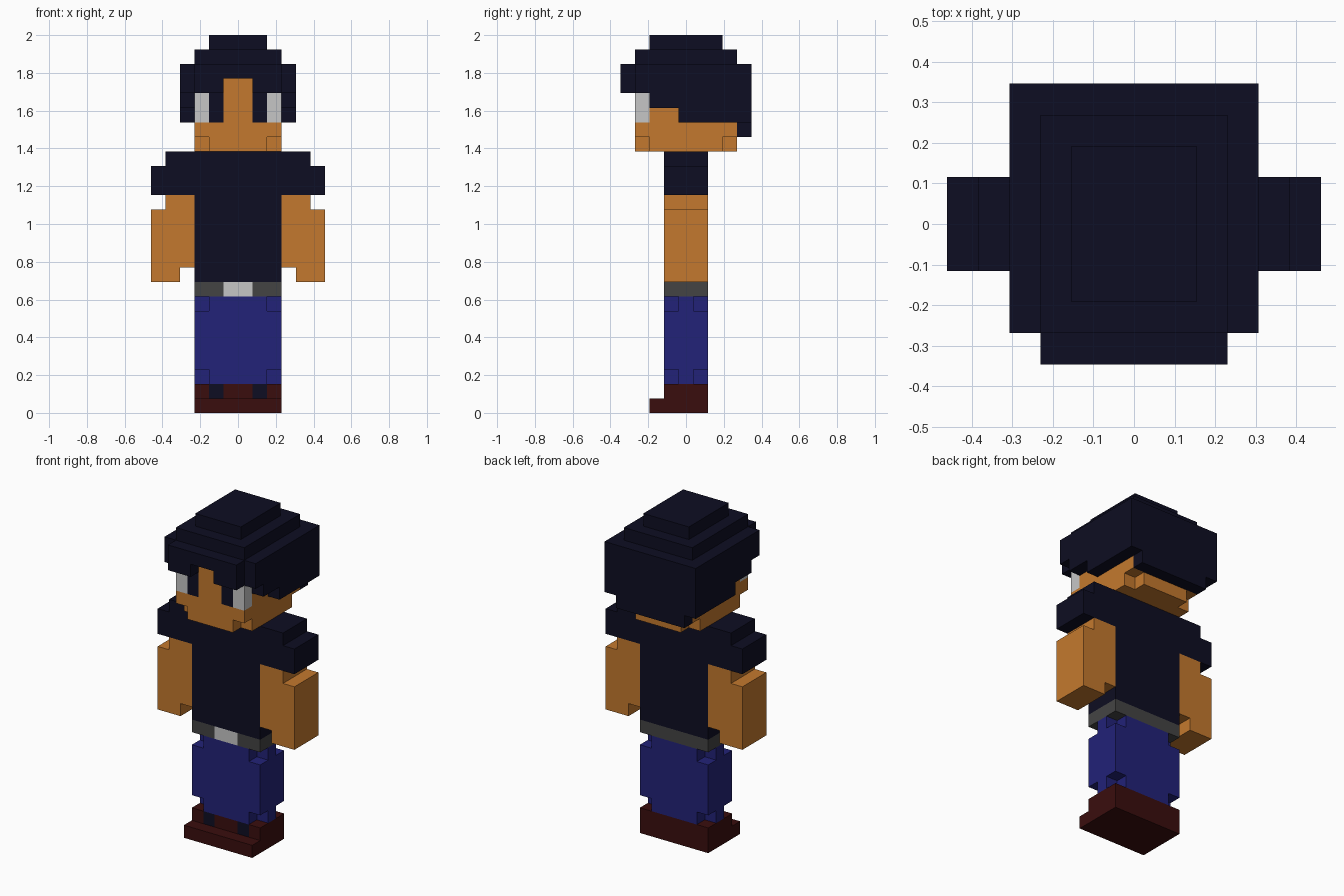
import bpy, bmesh, math
from mathutils import Vector

U = 1 / 13  # edge length of one block

cube = bpy.data.objects.get("Cube")
if cube:
    bpy.data.objects.remove(cube)


def make_material(name, rgb):
    lin = [((c / 255 + 0.055) / 1.055) ** 2.4 if c > 10 else c / 255 / 12.92 for c in rgb]
    mat = bpy.data.materials.new(name)
    mat.use_nodes = True
    mat.diffuse_color = (*lin, 1)
    bsdf = next(n for n in mat.node_tree.nodes if n.type == 'BSDF_PRINCIPLED')
    bsdf.inputs["Base Color"].default_value = (*lin, 1)
    bsdf.inputs["Roughness"].default_value = 0.9
    return mat


MATS = {
    "skin": make_material("skin", (196, 121, 46)),
    "navy": make_material("dark navy", (13, 13, 34)),
    "blue": make_material("trouser blue", (34, 34, 120)),
    "brown": make_material("shoe brown", (58, 13, 13)),
    "grey": make_material("belt grey", (68, 68, 68)),
    "white": make_material("light grey", (198, 198, 198)),
}

AXES = [Vector(d) for d in ((1, 0, 0), (-1, 0, 0), (0, 1, 0),
                            (0, -1, 0), (0, 0, 1), (0, 0, -1))]


def cells(box):
    """All block corners inside (x0, x1, y0, y1, z0, z1)."""
    x0, x1, y0, y1, z0, z1 = box
    for i in range(round(x1 - x0)):
        for j in range(round(y1 - y0)):
            for k in range(round(z1 - z0)):
                yield (x0 + i, y0 + j, z0 + k)


def mirrored(box):
    x0, x1, *rest = box
    return [box, (-x1, -x0, *rest)]


def build(name, layers):
    """Layers of (colour or None to carve, boxes); later layers replace earlier ones."""
    blocks = {}
    for colour, boxes in layers:
        for box in boxes:
            for c in cells(box):
                if colour:
                    blocks[c] = colour
                else:
                    blocks.pop(c, None)
    used = sorted(set(blocks.values()))
    bm = bmesh.new()
    # Only outer block faces are kept
    for c, colour in blocks.items():
        mid = Vector(c) + Vector((0.5, 0.5, 0.5))
        for n in AXES:
            if tuple(Vector(c) + n) in blocks:
                continue
            a = Vector((n.y, n.z, n.x)) * 0.5
            b = n.cross(a)
            p = mid + n * 0.5
            quad = [p - a - b, p + a - b, p + a + b, p - a + b]
            face = bm.faces.new([bm.verts.new(v * U) for v in quad])
            face.material_index = used.index(colour)
    bmesh.ops.remove_doubles(bm, verts=bm.verts, dist=U * 0.01)
    # Merge the flat block faces into large panels
    bmesh.ops.dissolve_limit(bm, angle_limit=math.radians(2), verts=bm.verts,
                             edges=bm.edges, delimit={'MATERIAL'})
    mesh = bpy.data.meshes.new(name)
    bm.to_mesh(mesh)
    bm.free()
    for colour in used:
        mesh.materials.append(MATS[colour])
    obj = bpy.data.objects.new(name, mesh)
    bpy.context.collection.objects.link(obj)
    return obj


def corners(w, d, z):
    """Single blocks at the four upright edges of a w by d half-size box."""
    return [b for y in (-d, d - 1) for b in mirrored((w - 1, w, y, y + 1, z, z + 1))]


# Shoes with a toe step and dark laces
build("shoes", [
    ("brown", [(-3, 3, -1.5, 1.5, 0, 2), (-3, 3, -2.5, -1.5, 0, 1)]),
    ("navy", mirrored((1, 2, -1.5, -0.5, 1, 2))),
])

# Trousers with notched corners at hem and waist
build("trousers", [
    ("blue", [(-3, 3, -1.5, 1.5, 2, 8)]),
    (None, corners(3, 1.5, 2) + corners(3, 1.5, 7)),
])

# Belt with a light buckle
build("belt", [
    ("grey", [(-3, 3, -1.5, 1.5, 8, 9)]),
    ("white", [(-1, 1, -1.5, -0.5, 8, 9)]),
])

# Shirt with short sleeves
build("shirt", [("navy", [
    (-3, 3, -1.5, 1.5, 9, 15),
    (-6, 6, -1.5, 1.5, 15, 17),
    (-5, 5, -1.5, 1.5, 17, 18),
])])

# Arms: upper arm, forearm and hand
arm = [(3, 5, -1.5, 1.5, 14, 15), (3, 6, -1.5, 1.5, 10, 14), (4, 6, -1.5, 1.5, 9, 10)]
build("left_arm", [("skin", arm)])
build("right_arm", [("skin", [mirrored(b)[1] for b in arm])])

# Head with notched jaw corners, eyes and pupils
build("head", [
    ("skin", [(-3, 3, -3.5, 3.5, 18, 24)]),
    (None, corners(3, 3.5, 18)),
    ("white", mirrored((2, 3, -3.5, -2.5, 20, 22))),
    ("navy", mirrored((1, 2, -3.5, -2.5, 20, 22))),
])

# Hair: stepped crown, fringe, sides and nape, hollowed for the head
build("hair", [
    ("navy", [(-2, 2, -2.5, 2.5, 25, 26),
              (-3, 3, -3.5, 3.5, 24, 25),
              (-4, 4, -3.5, 4.5, 22, 24),
              (-3, 3, -4.5, -3.5, 22, 24),
              (-4, 4, -2.5, 4.5, 21, 22),
              (-4, 4, -0.5, 4.5, 20, 21),
              (-3, 3, 3.5, 4.5, 19, 20)]),
    (None, [(-3, 3, -3.5, 3.5, 18, 24), (-1, 1, -4.5, -3.5, 22, 23)]),
])
